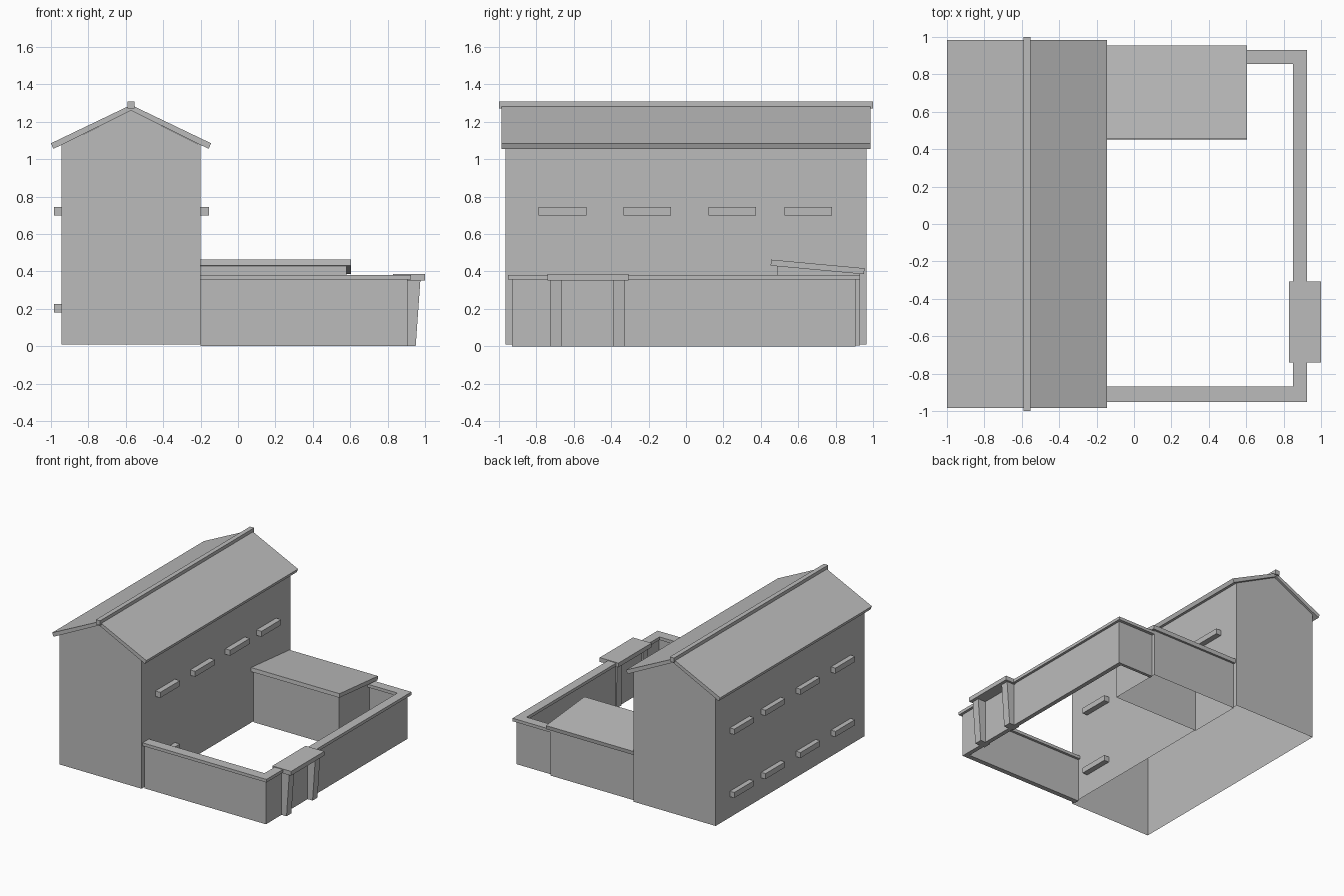
import bpy
import bmesh

cube = bpy.data.objects.get("Cube")
if cube:
    bpy.data.objects.remove(cube, do_unlink=True)

plaster = bpy.data.materials.new("plain_grey")
plaster.use_nodes = True
grey = (0.5, 0.5, 0.5, 1)
plaster.diffuse_color = grey
plaster.node_tree.nodes["Principled BSDF"].inputs["Base Color"].default_value = grey


def prism(name, profile, axis, start, end, open_bottom=False):
    """Extrude a profile along x (profile in y, z) or y (profile in x, z)."""
    bm = bmesh.new()
    place = (lambda a, b, t: (t, a, b)) if axis == "x" else (lambda a, b, t: (a, t, b))
    rings = [[bm.verts.new(place(a, b, t)) for a, b in profile] for t in (start, end)]
    count = len(profile)
    for ring in rings:
        bm.faces.new(ring)
    for i in range(count):
        j = (i + 1) % count
        bm.faces.new((rings[0][i], rings[0][j], rings[1][j], rings[1][i]))
    bmesh.ops.recalc_face_normals(bm, faces=bm.faces)
    if open_bottom:
        floor = [f for f in bm.faces if f.normal.z < -0.9]
        bmesh.ops.delete(bm, geom=floor, context="FACES")
    mesh = bpy.data.meshes.new(name)
    bm.to_mesh(mesh)
    bm.free()
    mesh.materials.append(plaster)
    obj = bpy.data.objects.new(name, mesh)
    bpy.context.collection.objects.link(obj)
    return obj


def box(name, x, y, z):
    profile = [(x[0], z[0]), (x[1], z[0]), (x[1], z[1]), (x[0], z[1])]
    return prism(name, profile, "y", *y)


# Main house: gabled shell with open underside
MID = -0.572
LEFT, RIGHT = -0.945, -0.2
prism("house_walls", [(LEFT, 0.01), (RIGHT, 0.01), (RIGHT, 1.075), (MID, 1.26), (LEFT, 1.075)],
      "y", -0.965, 0.965, open_bottom=True)

# Roof slabs and ridge beam
for side, label in ((-1, "right"), (1, "left")):
    slab = [(MID, 1.26), (MID + side * 0.415, 1.055), (MID + side * 0.428, 1.085), (MID, 1.29)]
    prism("roof_slab_" + label, slab, "y", -0.985, 0.985)
box("ridge_beam", (MID - 0.019, MID + 0.019), (-1, 1), (1.27, 1.308))

# Window sills on both long walls
sill_rows = [-0.66, -0.207, 0.247, 0.653]
for i, y in enumerate(sill_rows):
    span = (y - 0.127, y + 0.127)
    box(f"upper_sill_left_{i}", (RIGHT, -0.155), span, (0.7, 0.745))
    for level, z in (("lower", 0.18), ("upper", 0.7)):
        box(f"{level}_sill_right_{i}", (-0.985, LEFT), span, (z, z + 0.045))
    if i == 0:
        box("lower_sill_left", (RIGHT, -0.155), span, (0.18, 0.225))

# Courtyard walls
HEIGHT = (0, 0.357)
box("yard_wall_front", (RIGHT, 0.87), (-0.93, -0.89), HEIGHT)
box("yard_wall_side", (0.87, 0.905), (-0.93, 0.905), HEIGHT)
box("yard_wall_back", (0.58, 0.87), (0.88, 0.905), HEIGHT)

# Coping on the courtyard walls
COPING = (0.357, 0.382)
box("coping_front", (RIGHT, 0.85), (-0.952, -0.87), COPING)
box("coping_side", (0.85, 0.925), (-0.952, 0.93), COPING)
box("coping_back", (0.58, 0.85), (0.855, 0.93), COPING)

# Gate: tapered posts under a flat canopy
for label, y in (("front", -0.695), ("back", -0.357)):
    prism("gate_post_" + label, [(0.86, 0), (0.95, 0), (0.975, 0.352), (0.855, 0.352)],
          "y", y - 0.032, y + 0.032)
box("gate_canopy", (0.83, 1.0), (-0.74, -0.308), (0.352, 0.387))

# Lean-to shed with sloping slab roof and open underside
prism("shed_walls", [(0.485, 0.003), (0.93, 0.003), (0.93, 0.387), (0.485, 0.428)],
      "x", RIGHT, 0.58, open_bottom=True)
prism("shed_roof", [(0.452, 0.431), (0.95, 0.385), (0.955, 0.417), (0.455, 0.463)],
      "x", RIGHT, 0.604)
